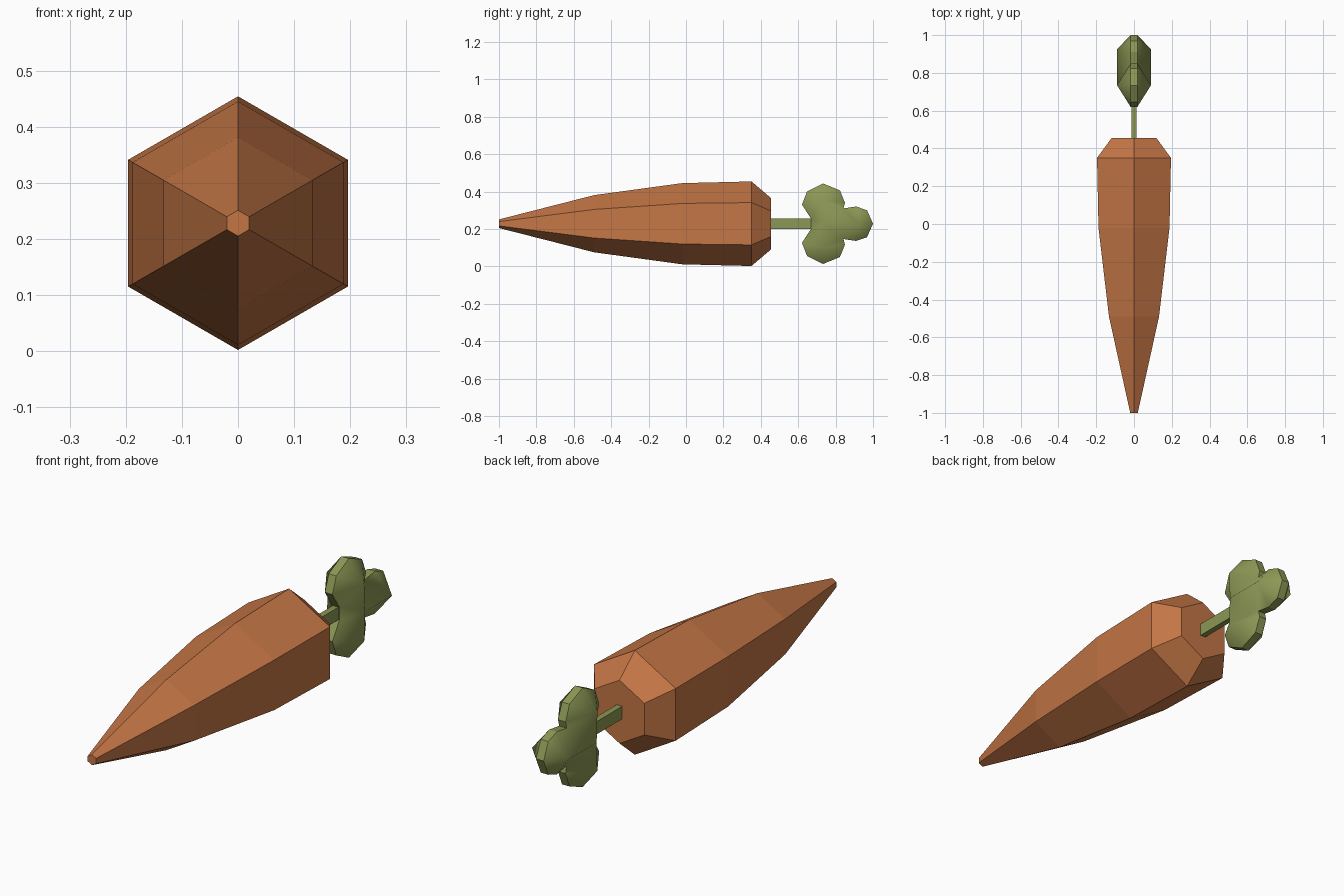
import bpy, bmesh, math

if "Cube" in bpy.data.objects:
    bpy.data.objects.remove(bpy.data.objects["Cube"])

CZ = 0.228  # height of the long axis


def material(name, rgb):
    m = bpy.data.materials.new(name)
    m.diffuse_color = (*rgb, 1)
    m.use_nodes = True
    m.node_tree.nodes["Principled BSDF"].inputs["Base Color"].default_value = m.diffuse_color
    return m


def finish(bm, name, mat):
    bmesh.ops.recalc_face_normals(bm, faces=bm.faces)
    me = bpy.data.meshes.new(name)
    bm.to_mesh(me)
    bm.free()
    me.materials.append(mat)
    ob = bpy.data.objects.new(name, me)
    bpy.context.collection.objects.link(ob)
    return ob


orange = material("orange_root", (0.55, 0.18, 0.06))
green = material("leaf_green", (0.26, 0.31, 0.09))

# Root: hexagonal rings lofted along y
bm = bmesh.new()
rings = []
for y, r in [(-1, 0.023), (-0.49, 0.153), (-0.02, 0.217), (0.35, 0.226), (0.455, 0.137)]:
    rings.append([bm.verts.new((r * math.sin(k * math.pi / 3), y, CZ + r * math.cos(k * math.pi / 3)))
                  for k in range(6)])
for a, b in zip(rings, rings[1:]):
    for k in range(6):
        j = (k + 1) % 6
        bm.faces.new((a[k], a[j], b[j], b[k]))
bm.faces.new(rings[0])
bm.faces.new(rings[-1])
finish(bm, "carrot_root", orange)

# Stem: thin box from the crown into the leaves
bm = bmesh.new()
bmesh.ops.create_cube(bm, size=1)
for v in bm.verts:
    v.co = (v.co.x * 0.026, 0.57 + v.co.y * 0.24, CZ + v.co.z * 0.055)
finish(bm, "stem", green)

# Leaf: three-lobed outline (y, z offset) with a thin rim, domed on both sides
upper = [(0.668, 0.028), (0.62, 0.102), (0.647, 0.172), (0.733, 0.215), (0.823, 0.178),
         (0.85, 0.112), (0.842, 0.082), (0.91, 0.092), (0.968, 0.072)]
outline = upper + [(1.0, 0)] + [(y, -z) for y, z in reversed(upper)]
n = len(outline)
TOP, TIP, LOW, MID = (0.735, 0.125), (0.925, 0), (0.735, -0.125), (0.74, 0)
# Lobe peak that each outline edge fans to
lobe = ["top"] * 6 + ["tip"] * 6 + ["low"] * 6 + ["mid"]

bm = bmesh.new()
rims = []
for s in (-1, 1):
    rim = [bm.verts.new((s * 0.018, y, CZ + z)) for y, z in outline]
    peak = {k: bm.verts.new((s * 0.09, p[0], CZ + p[1]))
            for k, p in zip(("top", "tip", "low", "mid"), (TOP, TIP, LOW, MID))}
    faces = [(rim[i], rim[(i + 1) % n], peak[lobe[i]]) for i in range(n)]
    # Valleys between lobes run up to the middle
    for i, a, b in [(0, "mid", "top"), (6, "top", "mid"), (6, "mid", "tip"),
                    (12, "tip", "mid"), (12, "mid", "low"), (18, "low", "mid")]:
        faces.append((rim[i], peak[a], peak[b]))
    for f in faces:
        bm.faces.new(f).smooth = True
    rims.append(rim)
a, b = rims
for i in range(n):
    j = (i + 1) % n
    bm.faces.new((a[i], a[j], b[j], b[i]))
for rim in rims:
    for i in range(n):
        bm.edges.get((rim[i], rim[(i + 1) % n])).smooth = False
finish(bm, "leaf", green)
